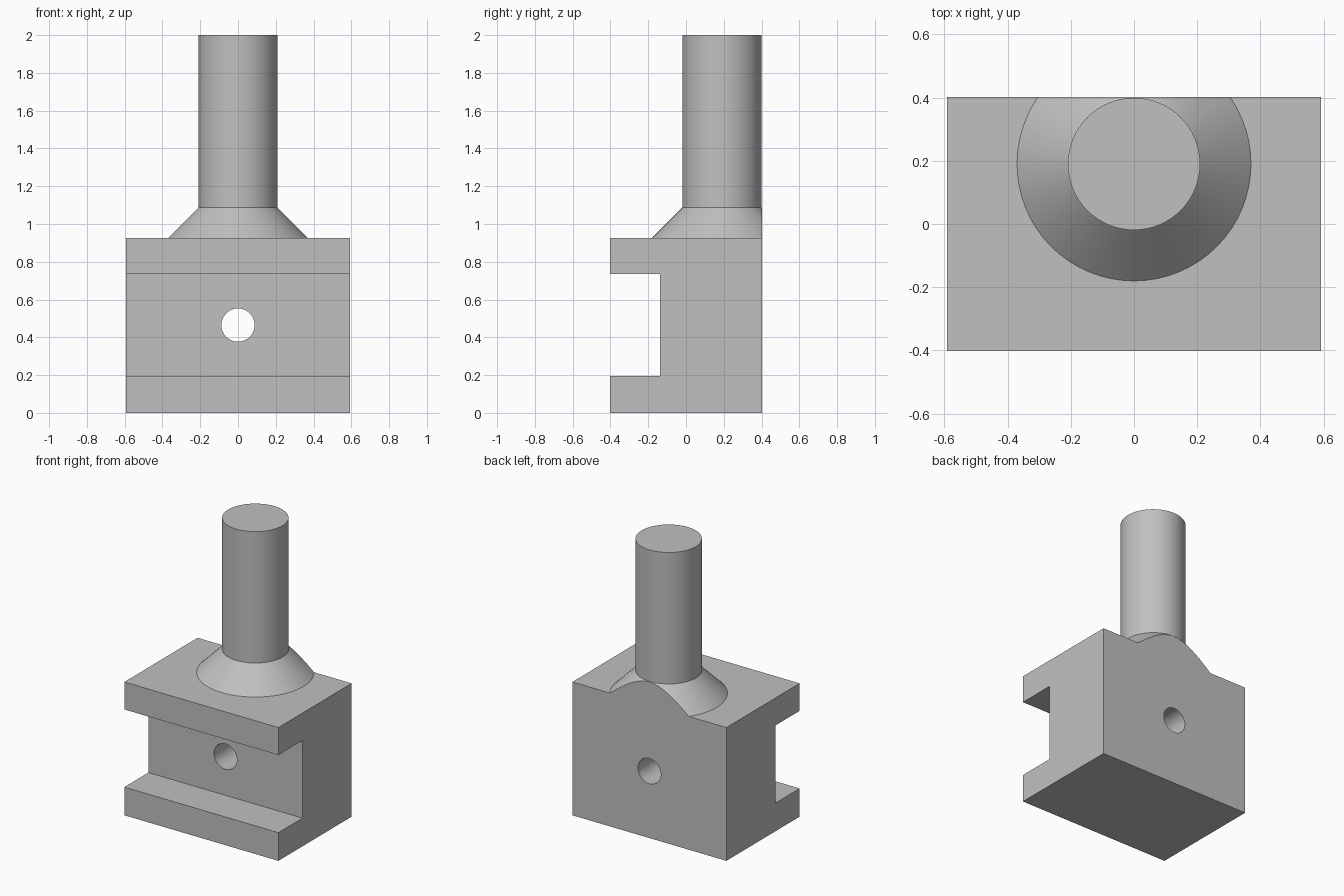
import bpy
import bmesh
from math import radians
from mathutils import Vector

cube = bpy.data.objects.get("Cube")
if cube:
    bpy.data.objects.remove(cube, do_unlink=True)

HALF_X, HALF_Y, BODY_TOP = 0.592, 0.402, 0.926
POST_Y, POST_R, FLARE_R, FLARE_TOP = 0.19, 0.209, 0.37, 1.087

grey = bpy.data.materials.new("plain grey")
grey.use_nodes = True
colour = (0.53, 0.53, 0.53, 1)
grey.diffuse_color = colour
grey.node_tree.nodes["Principled BSDF"].inputs["Base Color"].default_value = colour


def make_object(name, bm):
    bmesh.ops.recalc_face_normals(bm, faces=bm.faces)
    mesh = bpy.data.meshes.new(name)
    bm.to_mesh(mesh)
    bm.free()
    mesh.materials.append(grey)
    obj = bpy.data.objects.new(name, mesh)
    bpy.context.collection.objects.link(obj)
    return obj


def activate(obj):
    bpy.ops.object.select_all(action="DESELECT")
    obj.select_set(True)
    bpy.context.view_layer.objects.active = obj


def smooth(obj):
    activate(obj)
    bpy.ops.object.shade_smooth_by_angle(angle=radians(30))


def round_part(name, r1, r2, z1, z2):
    """Upright cone or cylinder on the post axis, trimmed flush with the back."""
    bm = bmesh.new()
    bmesh.ops.create_cone(bm, cap_ends=True, segments=64, radius1=r1, radius2=r2, depth=z2 - z1)
    bmesh.ops.translate(bm, verts=bm.verts, vec=(0, POST_Y, (z1 + z2) / 2))
    cut = bmesh.ops.bisect_plane(bm, geom=bm.verts[:] + bm.edges[:] + bm.faces[:],
                                 plane_co=(0, HALF_Y, 0), plane_no=(0, 1, 0), clear_outer=True)
    rim = [e for e in cut["geom_cut"] if isinstance(e, bmesh.types.BMEdge)]
    if rim:
        bmesh.ops.holes_fill(bm, edges=[e for e in bm.edges if e.is_boundary])
    obj = make_object(name, bm)
    smooth(obj)
    return obj


# Channelled block: a C-shaped side profile extruded across the width
profile = [(-HALF_Y, 0), (HALF_Y, 0), (HALF_Y, BODY_TOP), (-HALF_Y, BODY_TOP),
           (-HALF_Y, 0.735), (-0.138, 0.735), (-0.138, 0.196), (-HALF_Y, 0.196)]
bm = bmesh.new()
side = bm.faces.new([bm.verts.new((-HALF_X, y, z)) for y, z in profile])
extruded = bmesh.ops.extrude_face_region(bm, geom=[side])["geom"]
bmesh.ops.translate(bm, verts=[v for v in extruded if isinstance(v, bmesh.types.BMVert)],
                    vec=Vector((2 * HALF_X, 0, 0)))
block = make_object("channel_block", bm)

# Bolt hole through the web
bpy.ops.mesh.primitive_cylinder_add(vertices=48, radius=0.088, depth=2,
                                    location=(0, 0, 0.465), rotation=(radians(90), 0, 0))
cutter = bpy.context.object
cutter.name = "hole_cutter"
cutter.hide_render = True
cutter.data.materials.append(grey)
drill = block.modifiers.new("bolt_hole", "BOOLEAN")
drill.operation = "DIFFERENCE"
drill.solver = "EXACT"
drill.object = cutter
activate(block)
bpy.ops.object.modifier_apply(modifier=drill.name)
bpy.data.objects.remove(cutter, do_unlink=True)
smooth(block)

# Flared collar and post
round_part("flared_collar", FLARE_R, POST_R, BODY_TOP, FLARE_TOP)
round_part("round_post", POST_R, POST_R, FLARE_TOP, 2.0)
